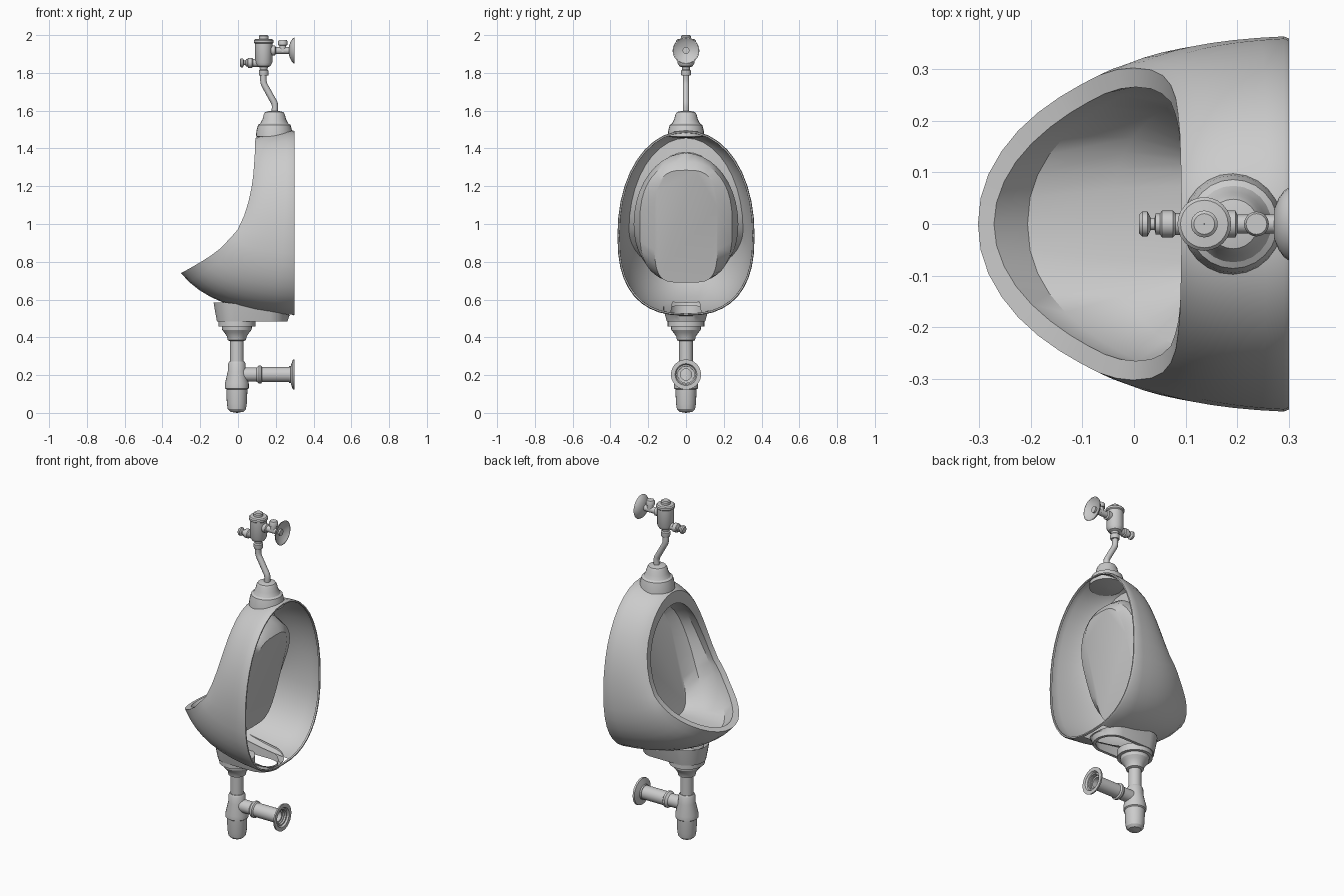
import bpy, bmesh, math
from mathutils import Vector

if "Cube" in bpy.data.objects:
    bpy.data.objects.remove(bpy.data.objects["Cube"])

N = 40
PI2 = 2 * math.pi


def loft(name, rings, cap_end=False):
    """Skin a list of equal-length closed rings."""
    n = len(rings[0])
    verts = [tuple(v) for r in rings for v in r]
    faces = []
    for k in range(len(rings) - 1):
        for i in range(n):
            j = (i + 1) % n
            faces.append((k * n + i, k * n + j, (k + 1) * n + j, (k + 1) * n + i))
    if cap_end:
        faces.append(tuple(range((len(rings) - 1) * n, len(rings) * n)))
    me = bpy.data.meshes.new(name)
    me.from_pydata(verts, [], faces)
    ob = bpy.data.objects.new(name, me)
    bpy.context.collection.objects.link(ob)
    bpy.ops.object.select_all(action='DESELECT')
    ob.select_set(True)
    bpy.context.view_layer.objects.active = ob
    bpy.ops.object.mode_set(mode='EDIT')
    bpy.ops.mesh.select_all(action='SELECT')
    bpy.ops.mesh.normals_make_consistent(inside=False)
    bpy.ops.object.mode_set(mode='OBJECT')
    bpy.ops.object.shade_smooth_by_angle(angle=math.radians(32))
    return ob


def lathe(name, profile, x=0.0, z=0.0, axis='z', seg=24):
    """Turn (radius, position) points about an upright or wall-ward axis."""
    rings = []
    for r, h in profile:
        r = max(r, 0.0005)
        ring = []
        for i in range(seg):
            c, s = r * math.cos(PI2 * i / seg), r * math.sin(PI2 * i / seg)
            ring.append((x + c, s, h) if axis == 'z' else (h, c, z + s))
        rings.append(ring)
    return loft(name, rings)


def interp(pts, v):
    if v <= pts[0][0]:
        return pts[0][1]
    for (a, fa), (b, fb) in zip(pts, pts[1:]):
        if v <= b:
            return fa + (fb - fa) * (v - a) / (b - a)
    return pts[-1][1]


def egg(half, mid, top, bottom, p_bottom, xfun, p_top=2.0):
    """Egg-shaped ring in y/z; xfun gives depth for each height."""
    ring = []
    for i in range(N):
        c, s = math.cos(PI2 * i / N), math.sin(PI2 * i / N)
        p, h = (p_top, top - mid) if s >= 0 else (p_bottom, mid - bottom)
        y = math.copysign(abs(c) ** (2 / p), c) * half
        z = mid + math.copysign(abs(s) ** (2 / p), s) * h
        ring.append(Vector((xfun(z), y, z)))
    return ring


# Bowl body: back edge, curved shell, rim, basin and flat back panel in one skin
CURVE = [(.74, -.302), (.768, -.25), (.797, -.2), (.828, -.15), (.865, -.1), (.915, -.05),
         (.972, .0), (1.05, .035), (1.15, .065), (1.25, .08), (1.35, .088), (1.46, .092)]
front_x = lambda z: interp(CURVE, z)
back = egg(.363, .94, 1.495, .515, 2.5, lambda z: .29, 2.1)
rim = egg(.302, .97, 1.455, .74, 2.06, front_x)
rim_in = egg(.265, .97, 1.38, .754, 2.0, lambda z: front_x(z) + .005)
rings = [egg(.351, .94, 1.483, .527, 2.5, lambda z: .29, 2.1),
         egg(.352, .94, 1.484, .526, 2.5, lambda z: .3, 2.1),
         egg(.359, .94, 1.491, .519, 2.5, lambda z: .3, 2.1)]
STEPS = 8
for k in range(STEPS + 1):
    t = k / STEPS
    ring = []
    for b, r in zip(back, rim):
        c = r + Vector(((b.x - r.x) * .27, (b.y - r.y) * .85, (b.z - r.z) * .9))
        ring.append(b * (1 - t) ** 2 + c * 2 * t * (1 - t) + r * t * t)
    rings.append(ring)
rings.append(rim_in)
basin = egg(.277, 1.0, 1.375, .695, 2.2, lambda z: 0)
for b, r in zip(basin, rim_in):
    b.x = r.x + .065
panel = egg(.168, 1.0, 1.285, .69, 4.5, lambda z: .095 + (z - .7) * .255, 3.2)
mid_ring = []
for b, p in zip(basin, panel):
    m = b.lerp(p, .5)
    m.y *= 1.1
    m.x += .015
    mid_ring.append(m)
rings += [basin, mid_ring, panel]
body = loft("bowl_body", rings, cap_end=True)

# Drain opening through the shell floor above the foot
bm = bmesh.new()
bm.from_mesh(body.data)
hole = []
for f in bm.faces:
    c = f.calc_center_median()
    if abs(c.y) < .07 and c.z < .6 and -.06 < c.x < .24:
        hole.append(f)
bmesh.ops.delete(bm, geom=hole, context='FACES')
bm.to_mesh(body.data)
bm.free()


# Hollow foot under the bowl, running from the drain to the wall
def stadium(r, zfun, seg=32):
    ring = []
    for i in range(seg):
        a = PI2 * (i + .5) / seg
        x = (.16 if math.cos(a) > 0 else -.01) + r * math.cos(a)
        y = r * math.sin(a)
        ring.append((x, y, zfun(x, y)))
    return ring


slope = lambda x, y: .563 - .17 * x + .9 * y * y
loft("foot", [stadium(.12, slope), stadium(.112, lambda x, y: .53 - .06 * x),
              stadium(.102, lambda x, y: .485), stadium(.085, lambda x, y: .485),
              stadium(.09, lambda x, y: slope(x, y) - .012)])

# Drain connector, tail pipe and bottle trap
TX = -.006
lathe("drain_collar", [(0, .5), (.098, .5), (.098, .458), (.08, .458),
                       (.078, .44), (.066, .425), (.052, .405), (.048, .385),
                       (.036, .38), (0, .38)], x=TX)
lathe("tail_pipe", [(.036, .4), (.036, .25)], x=TX)
lathe("trap_bottle", [(0, .272), (.04, .272), (.046, .262), (.048, .22), (.063, .155),
                      (.063, .13), (.056, .125), (.053, .05), (.048, .02), (.035, .006),
                      (0, 0)], x=TX)

# Waste pipe to the wall with ring and flange
lathe("waste_pipe", [(.037, .02), (.037, .098), (.048, .11), (.048, .122), (.04, .128),
                     (.04, .278), (.055, .282), (.078, .29), (.08, .3), (.058, .3),
                     (.052, .29), (.044, .29), (.044, .27), (.03, .27), (.03, .05)],
      z=.203, axis='x')

# Inlet spud on top of the bowl
lathe("inlet_spud", [(0, 1.455), (.06, 1.457), (.098, 1.463), (.094, 1.495), (.086, 1.525),
                     (.074, 1.532), (.062, 1.555), (.056, 1.58), (.048, 1.593),
                     (.02, 1.599), (0, 1.599)], x=.192)

# Bent flush pipe
cu = bpy.data.curves.new("flush_pipe", 'CURVE')
cu.dimensions = '3D'
cu.bevel_depth = .017
cu.bevel_resolution = 3
cu.resolution_u = 6
sp = cu.splines.new('BEZIER')
path = [(.195, 1.59, .03, 0), (.188, 1.65, .02, .012), (.143, 1.73, .02, .012), (.135, 1.8, .03, 0)]
sp.bezier_points.add(len(path) - 1)
for bp, (x, z, h, lean) in zip(sp.bezier_points, path):
    bp.co = (x, 0, z)
    bp.handle_left = (x + lean, 0, z - h)
    bp.handle_right = (x - lean, 0, z + h)
bpy.context.collection.objects.link(bpy.data.objects.new("flush_pipe", cu))

# Flush valve body
VX = .136
lathe("flush_valve", [(0, 1.785), (.024, 1.785), (.026, 1.792), (.026, 1.812), (.02, 1.818),
                      (.022, 1.83), (.036, 1.836), (.046, 1.855), (.046, 1.955),
                      (.052, 1.96), (.052, 1.972), (.046, 1.978), (.026, 1.98),
                      (.026, 1.995), (.02, 2.0), (0, 2.0)], x=VX)

# Push handle at the front of the valve
lathe("flush_handle", [(0, .01), (.018, .01), (.024, .016), (.024, .026), (.012, .032),
                       (.012, .04), (.02, .042), (.02, .05), (.026, .054), (.026, .075),
                       (.021, .08), (.021, .12)], z=1.853, axis='x')

# Supply pipe, wall cup and stop screw
lathe("supply_pipe", [(.026, .17), (.026, .196), (.018, .2), (.018, .29), (0, .29)],
      z=1.918, axis='x')
lathe("wall_cup", [(0, .27), (.028, .271), (.05, .28), (.064, .29), (.071, .3),
                   (.066, .3), (.045, .285), (0, .277)], z=1.918, axis='x')
lathe("stop_screw", [(.018, 1.91), (.018, 1.945), (.024, 1.947), (.024, 1.968),
                     (.02, 1.975), (0, 1.975)], x=.237)
